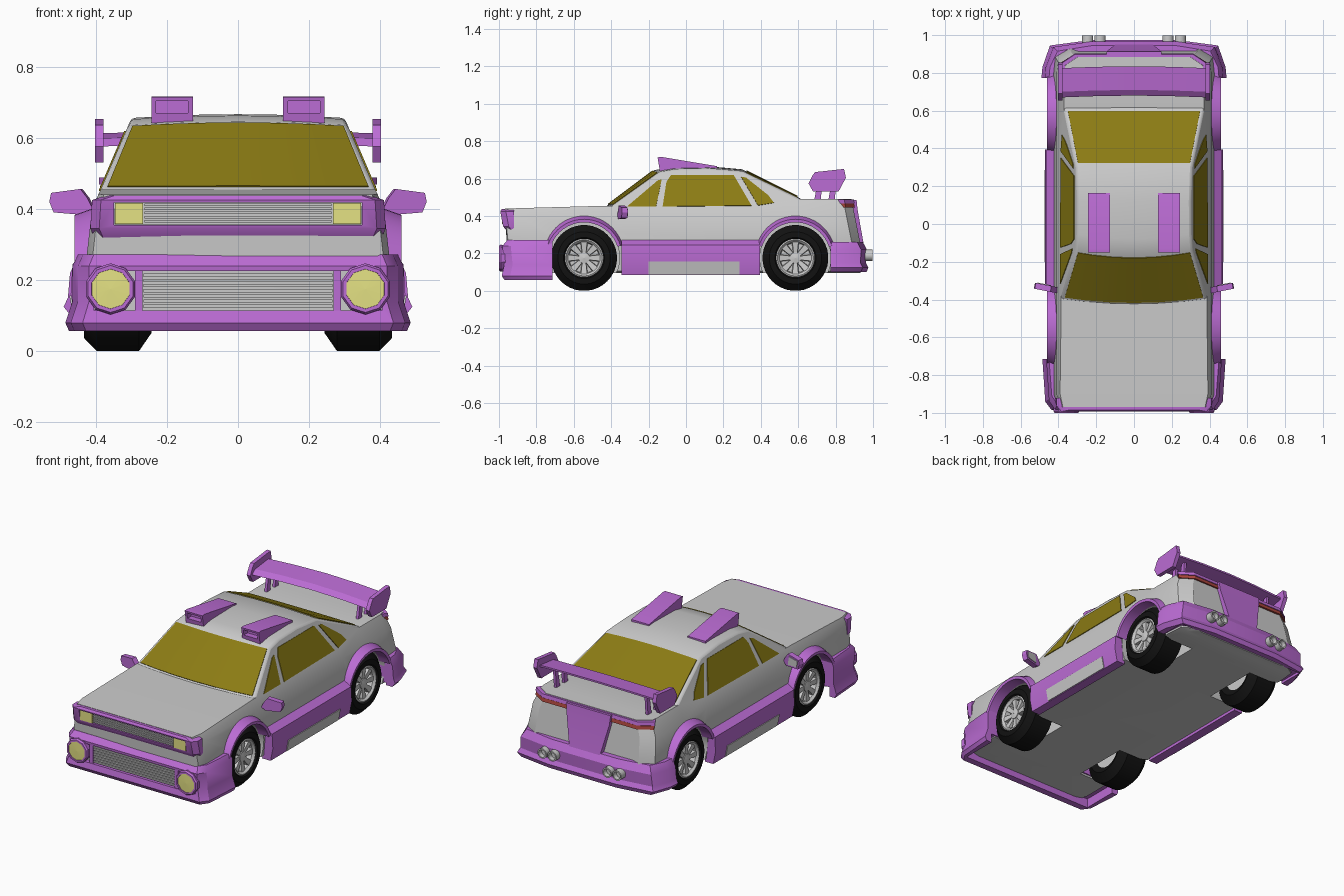
import bpy, bmesh, math
from mathutils import Vector, geometry

if "Cube" in bpy.data.objects:
    bpy.data.objects.remove(bpy.data.objects["Cube"])

def material(name, rgb):
    m = bpy.data.materials.new(name)
    m.diffuse_color = (*rgb, 1)
    m.use_nodes = True
    m.node_tree.nodes["Principled BSDF"].inputs["Base Color"].default_value = m.diffuse_color
    return m

PURPLE = material("purple_trim", (0.5, 0.15, 0.66))
GLASS = material("amber_glass", (0.26, 0.2, 0.007))
LAMP = material("lamp_yellow", (0.78, 0.76, 0.23))
RED = material("tail_red", (0.4, 0.06, 0.045))
RUBBER = material("rubber", (0.006, 0.006, 0.006))

def loft(name, rings, mat=None, closed=False):
    """Skin equal-length rings of points; cap both ends unless closed."""
    bm = bmesh.new()
    vs = [[bm.verts.new(p) for p in r] for r in rings]
    n = len(rings[0])
    for a, b in zip(vs, vs[1:] + (vs[:1] if closed else [])):
        for i in range(n):
            j = (i + 1) % n
            bm.faces.new((a[i], a[j], b[j], b[i]))
    if not closed:
        bm.faces.new(vs[0])
        bm.faces.new(vs[-1])
    bmesh.ops.recalc_face_normals(bm, faces=bm.faces)
    me = bpy.data.meshes.new(name)
    bm.to_mesh(me)
    bm.free()
    ob = bpy.data.objects.new(name, me)
    bpy.context.collection.objects.link(ob)
    if mat:
        me.materials.append(mat)
    return ob

def sym(half):
    """Right-half points (x, y, z) plus their mirrored copies, as one ring."""
    return half + [(-x, y, z) for x, y, z in reversed(half)]

def panel(name, pts, thick, mat=None):
    """Flat polygon thickened both ways along its normal."""
    pts = [Vector(p) for p in pts]
    n = geometry.normal(pts) * thick
    return loft(name, [[p - n for p in pts], [p + n for p in pts]], mat)

def box(name, x, y, z, mat=None):
    return loft(name, [[(x[0], y[0], k), (x[1], y[0], k), (x[1], y[1], k), (x[0], y[1], k)] for k in z], mat)

def lathe(name, profile, centre, axis, seg, mat=None):
    """Spin (distance along axis, radius) points around x or y."""
    rings = []
    for i in range(seg):
        a = 2 * math.pi * (i + 0.5) / seg
        c, s = math.cos(a), math.sin(a)
        rings.append([Vector(centre) + Vector((d, r * c, r * s) if axis == "x" else (r * c, d, r * s))
                      for d, r in profile])
    return loft(name, rings, mat, closed=True)

def cut(ob, cutters):
    for c in cutters:
        m = ob.modifiers.new("cut", "BOOLEAN")
        m.operation, m.solver, m.object = "DIFFERENCE", "EXACT", c
        bpy.context.view_layer.objects.active = ob
        bpy.ops.object.modifier_apply(modifier=m.name)
        bpy.data.objects.remove(c)

def side_x(z):
    return 0.39 - (z - 0.445) * 0.43

WHEELS = [(s, y) for s in (1, -1) for y in (-0.545, 0.585)]

# Main body with wheel wells
def section(y, s, top, lean):
    half = [(0.36, 0.095), (0.41, 0.105), (0.425, 0.27), (0.41, 0.40), (side_x(top), top)]
    return sym([(x * s, y + lean * min(0.49 - z, 0.24), z) for x, z in half])

body = loft("body", [section(*a) for a in (
    (-0.974, 0.96, 0.44, 0.1), (-0.9, 1, 0.442, 0), (-0.43, 1, 0.455, 0), (0.4, 1, 0.455, 0),
    (0.6, 1, 0.49, 0), (0.8, 1, 0.49, 0), (0.84, 0.98, 0.49, 0.2), (0.885, 0.8, 0.49, 0.2))])
wells = []
for s, y in WHEELS:
    bpy.ops.mesh.primitive_cylinder_add(vertices=40, radius=0.19, depth=0.4,
                                        location=(s * 0.41, y, 0.178), rotation=(0, math.pi / 2, 0))
    wells.append(bpy.context.object)
cut(body, wells)

# Cabin, with the nose of the roof and windscreen gently curved in plan
def cab(k, y, z, inset=0.0):
    z2 = z - 0.05 * max(0, z - 0.45) * k * k
    y2 = y + (0.028 * k * k if y < -0.05 else 0)
    return Vector((k * (side_x(z2) - inset), y2, z2))

KS = (-1, -0.7, -0.35, 0, 0.35, 0.7, 1)
prof = [(-0.43, 0.43), (-0.43, 0.45), (-0.17, 0.645), (-0.08, 0.662), (0.12, 0.666), (0.3, 0.65),
        (0.62, 0.49), (0.62, 0.43)]
cabin = loft("cabin", [[cab(k, y, z) for y, z in prof] for k in KS])
bev = cabin.modifiers.new("bevel", "BEVEL")
bev.width, bev.segments = 0.014, 2

# Windows
def across(name, lower, upper, n):
    n = Vector(n)
    loft(name, [[cab(k, *lower, 0.017) - n, cab(k, *lower, 0.017) + n,
                 cab(k, *upper, 0.014) + n, cab(k, *upper, 0.014) - n] for k in KS], GLASS)

across("windscreen", (-0.415, 0.461), (-0.178, 0.639), (0, -0.003, 0.004))
across("rear_window", (0.595, 0.5025), (0.322, 0.639), (0, 0.002, 0.005))
for s in (1, -1):
    for name, pts in (
            ("front_quarter_window", [(-0.315, 0.45), (-0.16, 0.45), (-0.13, 0.595), (-0.15, 0.59)]),
            ("door_window", [(-0.125, 0.45), (0.35, 0.455), (0.255, 0.618), (-0.08, 0.618), (-0.105, 0.58)]),
            ("rear_quarter_window", [(0.385, 0.456), (0.47, 0.47), (0.44, 0.51), (0.32, 0.605), (0.295, 0.608)])):
        panel(name, [(s * side_x(z), y, z) for y, z in pts], 0.004, GLASS)

# Nose with grille opening and square headlights
nose = loft("nose", [sym([(w, -0.92, z), (w, y + 0.03, z), (w - 0.025, y, z)]) for w, y, z in (
    (0.40, -0.95, 0.31), (0.415, -0.978, 0.345), (0.41, -0.993, 0.425), (0.37, -0.985, 0.438))], PURPLE)
cut(nose, [box("nose_cutter", (-0.348, 0.348), (-1.1, -0.96), (0.355, 0.418))])
for i in range(5):
    z = 0.362 + i * 0.0115
    box("upper_grille_slat", (-0.262, 0.262), (-0.982, -0.95), (z, z + 0.007))
box("upper_grille", (-0.347, 0.347), (-0.97, -0.95), (0.356, 0.417))
for s in (1, -1):
    box("headlight", sorted((s * 0.267, s * 0.346)), (-0.984, -0.95), (0.357, 0.416), LAMP)

# Front bumper, hollow underneath, with lower grille and round lamps
bumper = loft("front_bumper", [sym([(w, -0.715, z), (w - 0.015, y + 0.045, z), (0.9 * w, y, z)])
              for w, y, z in ((0.475, -0.97, 0.057), (0.485, -0.985, 0.08), (0.465, -0.972, 0.14),
                              (0.465, -0.982, 0.24), (0.45, -0.955, 0.272))], PURPLE)
cut(bumper, [box("opening_cutter", (-0.405, 0.405), (-1.1, -0.945), (0.115, 0.225)),
             box("under_cutter", (-0.44, 0.44), (-0.93, -0.6), (0, 0.112))])
box("lower_grille", (-0.404, 0.404), (-0.952, -0.94), (0.116, 0.224))
for i in range(7):
    z = 0.122 + i * 0.0145
    box("lower_grille_slat", (-0.265, 0.265), (-0.972, -0.945), (z, z + 0.009))
for s in (1, -1):
    c = (s * 0.358, -0.95, 0.175)
    box("lamp_post", sorted((s * 0.268, s * 0.29)), (-0.975, -0.945), (0.115, 0.225), PURPLE)
    lathe("lamp_ring", [(0, 0.05), (0, 0.068), (-0.04, 0.072), (-0.05, 0.066), (-0.05, 0.056)], c, "y", 10, PURPLE)
    lathe("round_lamp", [(0, 0.0005), (0, 0.058), (-0.046, 0.058), (-0.048, 0.0005)], c, "y", 10, LAMP)

# Rear bumper, hollow underneath
rear = loft("rear_bumper", [sym([(w, 0.772, z), (w - 0.005, 0.83, z), (w - 0.045, y - 0.03, z), (0.22, y, z)])
            for w, y, z in ((0.47, 0.965, 0.1), (0.49, 0.975, 0.125), (0.478, 0.962, 0.15),
                            (0.472, 0.967, 0.22), (0.45, 0.945, 0.262))], PURPLE)
cut(rear, [box("under_cutter", (-0.43, 0.43), (0.7, 0.925), (0, 0.115))])

# Rear trim strip, tail lights, centre panel, exhausts
def tail_strip(name, z0, z1, out, mat):
    loft(name, [sym([(0.36, 0.80, z), (0.379 + out, 0.845 + 0.2 * (0.49 - z), z),
                     (0.302 + out, 0.885 + out + 0.2 * (0.49 - z), z)]) for z in (z0, z1)], mat)

tail_strip("tail_trim", 0.468, 0.488, 0.012, PURPLE)
tail_strip("tail_light", 0.445, 0.466, 0.009, RED)
loft("tail_panel", [sym([(w, y, z), (w, y + 0.05, z)]) for w, y, z in
                    ((0.145, 0.862, 0.485), (0.14, 0.868, 0.43), (0.1, 0.9, 0.25))], PURPLE)
for x in (-0.245, -0.18, 0.18, 0.245):
    lathe("exhaust", [(-0.06, 0.022), (-0.06, 0.026), (0, 0.03), (0.045, 0.03), (0.045, 0.022), (0, 0.018)],
          (x, 0.953, 0.19), "y", 14)
    lathe("exhaust_core", [(-0.05, 0.0005), (-0.05, 0.022), (0.02, 0.022), (0.02, 0.0005)], (x, 0.953, 0.19), "y", 14)

# Side skirts with grey inset, mirrors
for s in (1, -1):
    loft("side_skirt", [[(s * x, y, z) for x, z in
         ((0.40, 0.085), (0.455, 0.085), (0.47, 0.16), (0.465, 0.245), (0.42, 0.275))]
         for y in (-0.345, 0.395)], PURPLE)
    loft("skirt_inset", [[(s * x, y, z) for x, z in ((0.44, 0.088), (0.46, 0.088), (0.474, 0.156), (0.44, 0.156))]
                         for y in (-0.2, 0.285)])
    shape = [(0.405, 0.40), (0.43, 0.383), (0.515, 0.39), (0.527, 0.42), (0.522, 0.445), (0.44, 0.456), (0.42, 0.43)]
    panel("mirror", [(s * x, -0.352 + 0.2 * (x - 0.4), z) for x, z in shape], 0.016, PURPLE)
    panel("mirror_glass", [(s * x, -0.335 + 0.2 * (x - 0.4), z) for x, z in
                           ((0.44, 0.395), (0.507, 0.4), (0.512, 0.438), (0.45, 0.445))], 0.003)

# Wheels and arch flares
for s, y in WHEELS:
    c = (0, y, 0.176)
    sx = lambda prof: [(s * d, r) for d, r in prof]
    lathe("tyre", sx([(0.26, 0.09), (0.243, 0.125), (0.278, 0.176), (0.397, 0.176), (0.432, 0.14),
                      (0.434, 0.11), (0.42, 0.1), (0.36, 0.095)]), c, "x", 36, RUBBER)
    lathe("rim", sx([(0.26, 0.0005), (0.26, 0.1), (0.425, 0.103), (0.428, 0.096), (0.415, 0.084),
                     (0.385, 0.08), (0.385, 0.0005)]), c, "x", 36)
    lathe("hub", sx([(0.38, 0.0005), (0.38, 0.035), (0.415, 0.03), (0.42, 0.0005)]), c, "x", 16)
    for i in range(8):
        a = 2 * math.pi * i / 8
        u, v = Vector((0, math.cos(a), math.sin(a))), Vector((0, -math.sin(a), math.cos(a)))
        loft("spoke", [[Vector(c) + u * r + v * w * k + Vector((s * d, 0, 0))
                        for k, d in ((-1, 0.38), (1, 0.38), (0.8, h), (-0.8, h))]
                       for r, w, h in ((0.02, 0.012, 0.41), (0.09, 0.021, 0.418))])
    arch = []
    for i in range(21):
        a = math.radians(18 + 144 * i / 20)
        arch.append([(s * x, y + r * math.cos(a), 0.178 + r * math.sin(a))
                     for r, x in ((0.188, 0.39), (0.188, 0.458), (0.205, 0.46), (0.226, 0.40))])
    loft("wheel_arch", arch, PURPLE)

# Roof scoops
for s in (1, -1):
    side = [(-0.14, 0.64), (-0.152, 0.714), (-0.13, 0.716), (0.165, 0.667), (0.165, 0.645)]
    scoop = loft("roof_scoop", [[(s * 0.185 + k * 0.058, y, z) for y, z in side] for k in (-1, 1)], PURPLE)
    cut(scoop, [box("scoop_cutter", (s * 0.185 - 0.045, s * 0.185 + 0.045), (-0.3, -0.11), (0.669, 0.703))])

# Rear wing
loft("wing_blade", [[(x, y + d, z + d) for y, z in
     ((0.67, 0.575), (0.70, 0.598), (0.825, 0.612), (0.825, 0.602), (0.70, 0.578))]
     for x, d in ((-0.39, 0), (-0.2, 0.007), (0, 0.01), (0.2, 0.007), (0.39, 0))], PURPLE)
for s in (1, -1):
    panel("wing_end_plate", [(s * 0.39, y, z) for y, z in
          ((0.655, 0.575), (0.675, 0.615), (0.69, 0.635), (0.845, 0.652), (0.855, 0.605), (0.815, 0.53), (0.68, 0.53))],
          0.012, PURPLE)
    for y in (0.70, 0.775):
        panel("wing_support", [(s * 0.3, y - 0.015, 0.48), (s * 0.3, y + 0.02, 0.48),
                               (s * 0.3, y + 0.03, 0.596), (s * 0.3, y + 0.005, 0.59)], 0.008, PURPLE)

# Smooth shading with sharp edges kept
bpy.ops.object.select_all(action="SELECT")
bpy.context.view_layer.objects.active = body
bpy.ops.object.shade_smooth_by_angle(angle=math.radians(30))
